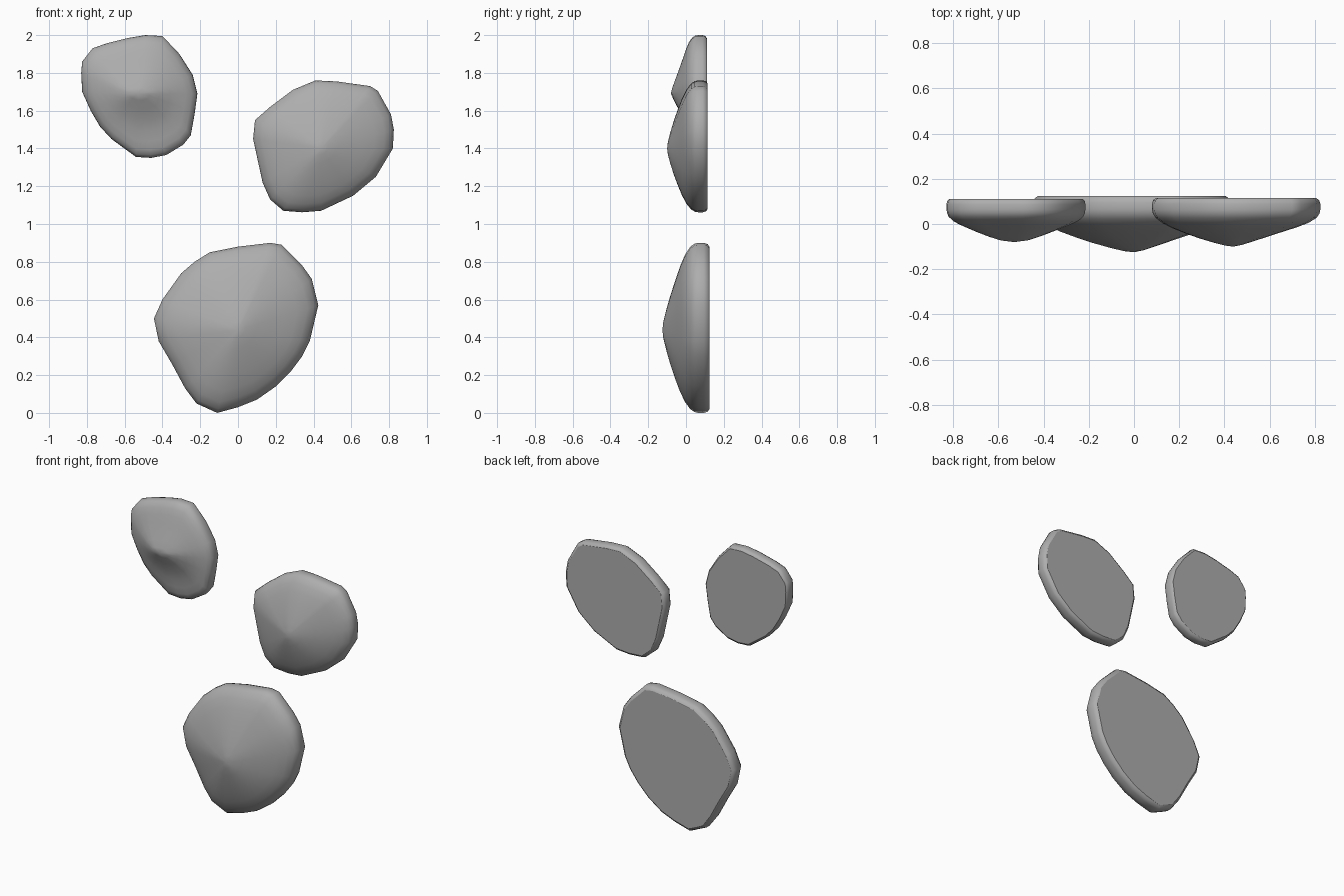
import bpy, bmesh, math

if "Cube" in bpy.data.objects:
    bpy.data.objects.remove(bpy.data.objects["Cube"])

# Rings from the tip to the back: (outline scale, depth fraction)
RINGS = [(.10, .02), (.24, .08), (.42, .17), (.58, .265), (.74, .37), (.87, .48),
         (.955, .59), (.99, .68), (1, .76), (1, .88), (.985, .96), (.95, 1)]

grey = bpy.data.materials.new("dark_grey")
grey.diffuse_color = (.42, .42, .42, 1)
grey.use_nodes = True
grey.node_tree.nodes["Principled BSDF"].inputs["Base Color"].default_value = grey.diffuse_color


def stone(name, outline, tip, back, hollow, side_hollow, direction, ridge=1):
    """Flat-backed stone: outline in x/z, domed to a tip (or an x-wise ridge),
    hollowed towards one direction in degrees."""
    tx, ty, tz = tip
    bm = bmesh.new()
    apex = bm.verts.new(tip)
    prev = None
    for s, f in RINGS:
        ring = []
        for x, z in outline:
            ang = math.atan2(z - tz, x - tx) - math.radians(direction)
            dip = hollow + side_hollow * max(0, math.cos(ang)) ** 2
            d = f + dip * math.sin(math.pi * min(s / .96, 1)) * (f < .6)
            ring.append(bm.verts.new((tx + (x - tx) * s ** ridge, ty + (back - ty) * d,
                                      tz + (z - tz) * s)))
        n = len(ring)
        for i in range(n):
            j = (i + 1) % n
            if prev:
                bm.faces.new((prev[i], prev[j], ring[j], ring[i]))
            else:
                bm.faces.new((apex, ring[j], ring[i]))
        prev = ring
    bm.faces.new(prev)
    bmesh.ops.recalc_face_normals(bm, faces=bm.faces)
    me = bpy.data.meshes.new(name)
    bm.to_mesh(me)
    bm.free()
    me.materials.append(grey)
    ob = bpy.data.objects.new(name, me)
    bpy.context.collection.objects.link(ob)
    bpy.ops.object.select_all(action='DESELECT')
    ob.select_set(True)
    bpy.context.view_layer.objects.active = ob
    # The back stays flat behind a crisp edge
    bpy.ops.object.shade_smooth_by_angle(angle=math.radians(50))
    for e in me.edges:
        if all(me.vertices[v].co.y > back - 1e-5 for v in e.vertices):
            e.use_edge_sharp = True


# Large lower hold
stone("lower_hold", [
    (-.445, .50), (-.40, .60), (-.30, .74), (-.23, .80), (-.15, .85), (0, .88), (.17, .90),
    (.23, .89), (.34, .78), (.39, .71), (.425, .57), (.38, .38), (.34, .30), (.28, .22),
    (.20, .14), (.10, .07), (0, .03), (-.11, 0), (-.22, .05), (-.28, .13), (-.35, .26),
    (-.42, .38)], (0, -.125, .44), .125, 0, .05, 15)

# Right hold
stone("right_hold", [
    (.08, 1.45), (.09, 1.55), (.17, 1.62), (.29, 1.71), (.41, 1.76), (.52, 1.755), (.70, 1.73),
    (.74, 1.705), (.81, 1.58), (.825, 1.50), (.82, 1.40), (.73, 1.25), (.61, 1.15),
    (.44, 1.07), (.34, 1.062), (.24, 1.07), (.17, 1.13), (.13, 1.22)],
    (.44, -.10, 1.40), .115, 0, .05, 15)

# Upper left hold, scooped below its ridge
stone("left_hold", [
    (-.83, 1.80), (-.825, 1.86), (-.77, 1.93), (-.70, 1.955), (-.58, 1.985), (-.49, 2.0),
    (-.40, 1.995), (-.31, 1.90), (-.24, 1.79), (-.215, 1.69), (-.23, 1.58), (-.25, 1.47),
    (-.29, 1.42), (-.38, 1.365), (-.46, 1.35), (-.54, 1.355), (-.67, 1.45), (-.73, 1.515),
    (-.78, 1.60), (-.825, 1.70)], (-.53, -.08, 1.69), .11, .06, .14, -70, .7)
